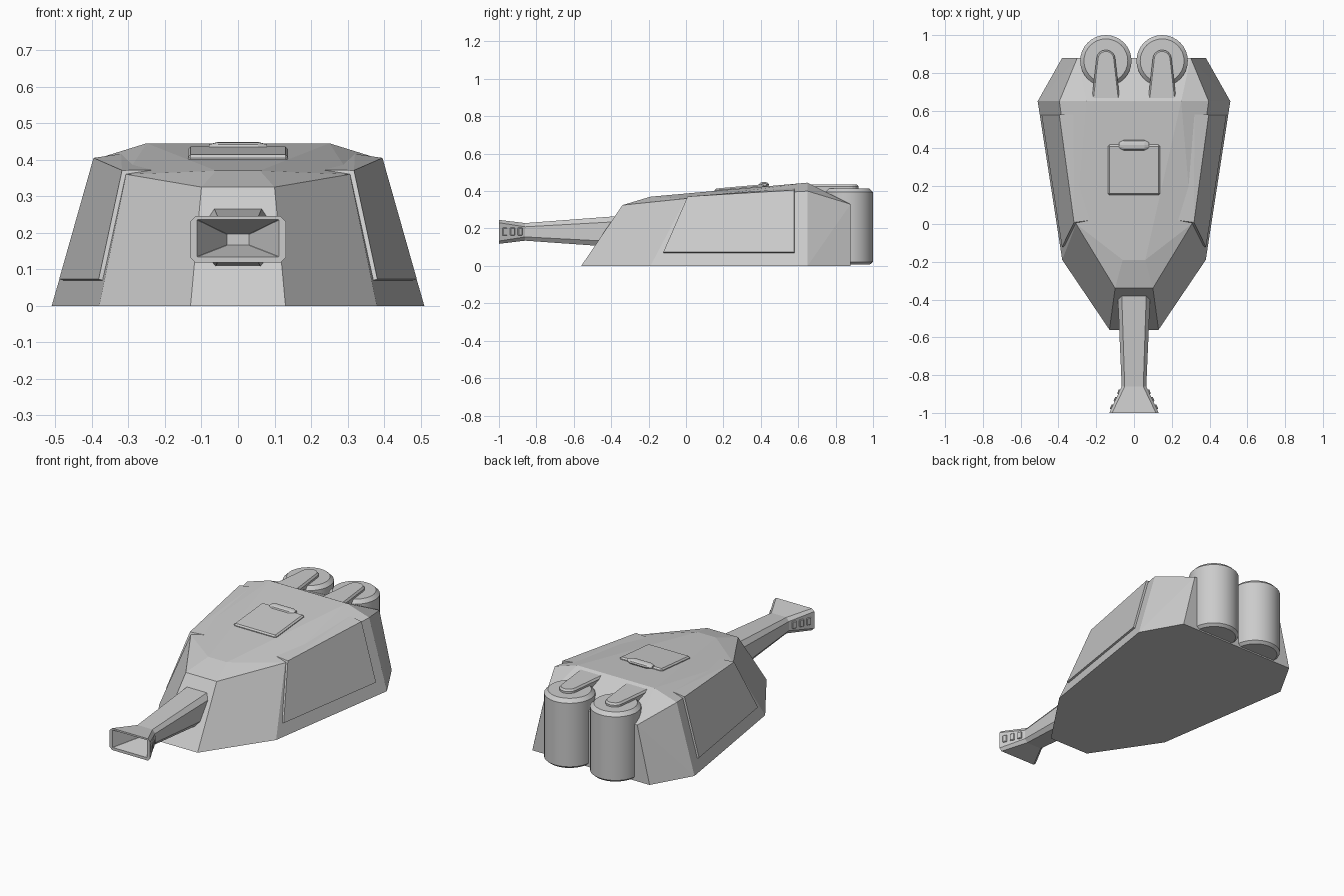
import bpy, bmesh
from math import pi, cos, sin, atan2
from mathutils import Vector, Matrix

if "Cube" in bpy.data.objects:
    bpy.data.objects.remove(bpy.data.objects["Cube"])


def finish(name, bm, bevel=0, smooth=False):
    bmesh.ops.recalc_face_normals(bm, faces=bm.faces)
    me = bpy.data.meshes.new(name)
    bm.to_mesh(me)
    bm.free()
    ob = bpy.data.objects.new(name, me)
    bpy.context.collection.objects.link(ob)
    if bevel:
        m = ob.modifiers.new("Bevel", 'BEVEL')
        m.width, m.segments = bevel, 1
    if smooth:
        bpy.ops.object.select_all(action='DESELECT')
        ob.select_set(True)
        bpy.context.view_layer.objects.active = ob
        bpy.ops.object.shade_smooth_by_angle(angle=0.5)
    return ob


def convex(name, pts):
    """Flat-faced solid around a handful of corner points."""
    bm = bmesh.new()
    for p in pts:
        bm.verts.new(p)
    bmesh.ops.convex_hull(bm, input=bm.verts[:])
    bmesh.ops.delete(bm, geom=[v for v in bm.verts if not v.link_faces], context='VERTS')
    bmesh.ops.dissolve_limit(bm, angle_limit=0.02, verts=bm.verts[:], edges=bm.edges[:])
    return finish(name, bm)


def loft(name, rings, smooth=False):
    """Skin through matching rings of points, capping both ends."""
    bm = bmesh.new()
    loops = [[bm.verts.new(p) for p in r] for r in rings]
    n = len(loops[0])
    for a, b in zip(loops, loops[1:]):
        for i in range(n):
            j = (i + 1) % n
            bm.faces.new((a[i], a[j], b[j], b[i]))
    bm.faces.new(loops[0])
    bm.faces.new(loops[-1])
    return finish(name, bm, smooth=smooth)


def flip(pts, s):
    return [(s * x, y, z) for x, y, z in pts]


# Armoured hull, half of the corners mirrored
half = [(.13, -.56, 0), (.38, -.19, 0), (.51, .65, 0), (.38, .88, 0),
        (.10, -.34, .325), (.306, 0, .36), (.395, .65, .40), (.30, .88, .33),
        (.06, -.19, .37), (.25, .65, .445)]
convex("hull", half + flip(half, -1))

# Raised side panels that wrap over the shoulder and taper into the roof
face = [(.371, -.12, .07), (.479, .58, .07), (.385, .58, .396), (.307, .01, .362)]
out = Vector((1, -.155, .2875)).normalized() * .011
outer = [tuple(Vector(p) + out + Vector((0, 0, .006 if i > 1 else 0)))
         for i, p in enumerate(face)]
inner = [tuple(Vector(p) - out) for p in face]
roof = [(.23, .02, .372), (.32, .58, .416)]
for s, side in ((1, "right"), (-1, "left")):
    convex("side_panel_" + side, flip(outer + inner + roof, s))


# Gun barrel with flared, hollow muzzle
def ring(y, w, lo, hi, c, d):
    return [(-w + c, y, lo), (w - c, y, lo), (w, y, lo + d), (w, y, hi - d),
            (w - c, y, hi), (-w + c, y, hi), (-w, y, hi - d), (-w, y, lo + d)]


loft("gun_barrel", [ring(-.34, .088, .098, .268, .022, .03),
                    ring(-.86, .065, .135, .229, .016, .02),
                    ring(-1.0, .131, .118, .246, .015, .015),
                    ring(-1.0, .112, .134, .236, .001, .001),
                    ring(-.87, .030, .166, .196, .001, .001)])

# Muzzle vent ribs, three on each flared side
for s, side in ((1, "right"), (-1, "left")):
    for i in range(3):
        t = .2 + .29 * i
        bm = bmesh.new()
        bmesh.ops.create_cube(bm, size=1, matrix=(
            Matrix.Translation((s * (.065 + .066 * t), -.86 - .14 * t, .183)) @
            Matrix.Rotation(s * atan2(.066, .14), 4, 'Z') @
            Matrix.Diagonal((.014, .026, .042, 1))))
        finish(f"muzzle_vent_{side}_{i + 1}", bm, bevel=.003)


# Rear canisters with tapered clamp arms
def circle(cx, cy, z, r, n=32):
    return [(cx + r * cos(2 * pi * i / n), cy + r * sin(2 * pi * i / n), z) for i in range(n)]


def arm_outline(cx, z, grow):
    pts = [(cx - .066 - grow, .66, z), (cx + .066 + grow, .66, z)]
    r = .042 + grow
    return pts + [(cx + r * cos(pi * k / 8), .872 + r * sin(pi * k / 8), z) for k in range(9)]


for s, side in ((1, "right"), (-1, "left")):
    cx = s * .149
    loft("rear_canister_" + side,
         [circle(cx, .864, .008, .120), circle(cx, .864, .022, .136),
          circle(cx, .864, .394, .136), circle(cx, .864, .414, .116)], smooth=True)
    loft("clamp_arm_" + side, [arm_outline(cx, .39, .008), arm_outline(cx, .425, .008),
                               arm_outline(cx, .436, 0)])

# Roof hatch lying on the sloping roof
tilt = Matrix.Rotation(atan2(.075, .84), 4, 'X')
bm = bmesh.new()
bmesh.ops.create_cube(bm, size=1, matrix=Matrix.Translation((0, .287, .414)) @ tilt @
                      Matrix.Diagonal((.275, .268, .022, 1)))
finish("roof_hatch", bm, bevel=.008)

# Hatch hinge, a lathed barrel along x
rings = []
for x, r in ((-.08, .014), (-.055, .027), (.055, .027), (.08, .014)):
    rings.append([(x, .417 + r * cos(pi * k / 6), .434 + .55 * r * sin(pi * k / 6))
                  for k in range(12)])
loft("hatch_hinge", rings)
